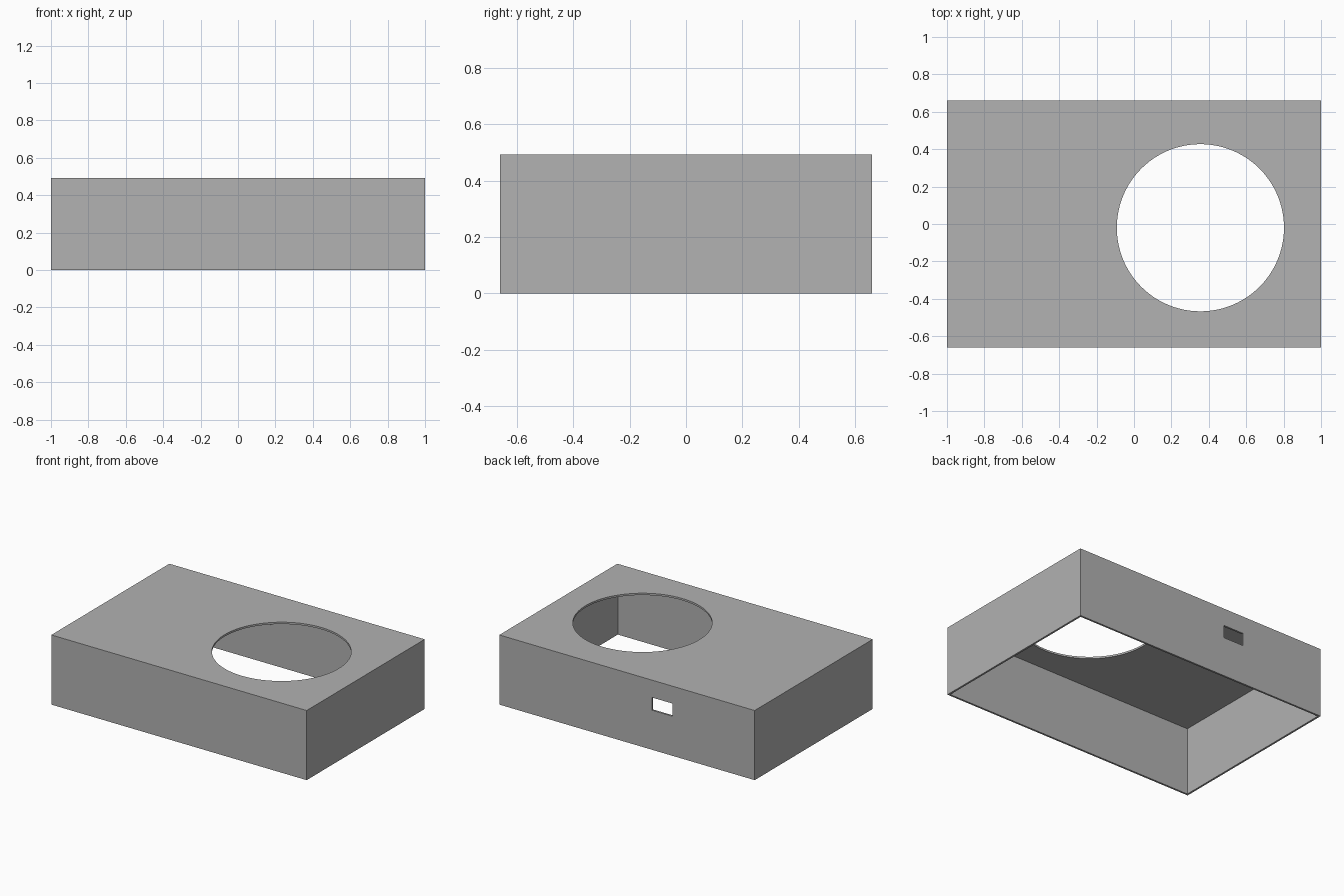
import bpy

default_cube = bpy.data.objects.get("Cube")
if default_cube:
    bpy.data.objects.remove(default_cube, do_unlink=True)

LENGTH, DEPTH, HEIGHT, WALL = 2.0, 1.32, 0.493, 0.0133

grey = bpy.data.materials.new("plain grey")
grey.use_nodes = True
grey.diffuse_color = (0.445, 0.445, 0.445, 1)
grey.node_tree.nodes["Principled BSDF"].inputs["Base Color"].default_value = grey.diffuse_color


def box(name, low, high):
    """Axis-aligned box between two corners."""
    centre = [(a + b) / 2 for a, b in zip(low, high)]
    bpy.ops.mesh.primitive_cube_add(size=1, location=centre)
    obj = bpy.context.object
    obj.name = name
    obj.scale = [b - a for a, b in zip(low, high)]
    bpy.ops.object.transform_apply(location=True, rotation=False, scale=True)
    obj.data.materials.append(grey)
    return obj


def cut(target, cutter):
    """Subtract the cutter from the target and discard it."""
    cutter.hide_render = True
    mod = target.modifiers.new("cut", 'BOOLEAN')
    mod.operation = 'DIFFERENCE'
    mod.solver = 'EXACT'
    mod.object = cutter
    bpy.ops.object.select_all(action='DESELECT')
    bpy.context.view_layer.objects.active = target
    target.select_set(True)
    bpy.ops.object.modifier_apply(modifier=mod.name)
    bpy.data.objects.remove(cutter, do_unlink=True)


# Outer shell
hx, hy = LENGTH / 2, DEPTH / 2
shell = box("enclosure_shell", (-hx, -hy, 0), (hx, hy, HEIGHT))

# Hollow interior, open underneath
cut(shell, box("interior_cutter", (-hx + WALL, -hy + WALL, -0.1),
               (hx - WALL, hy - WALL, HEIGHT - WALL)))

# Round opening in the lid
bpy.ops.mesh.primitive_cylinder_add(vertices=96, radius=0.447, depth=0.2,
                                    location=(0.355, -0.02, HEIGHT))
round_cutter = bpy.context.object
round_cutter.name = "round_opening_cutter"
round_cutter.data.materials.append(grey)
cut(shell, round_cutter)

# Small rectangular port in the back wall
cut(shell, box("port_cutter", (-0.355, hy - 0.1, 0.28), (-0.195, hy + 0.1, 0.37)))

bpy.ops.object.shade_smooth_by_angle()
